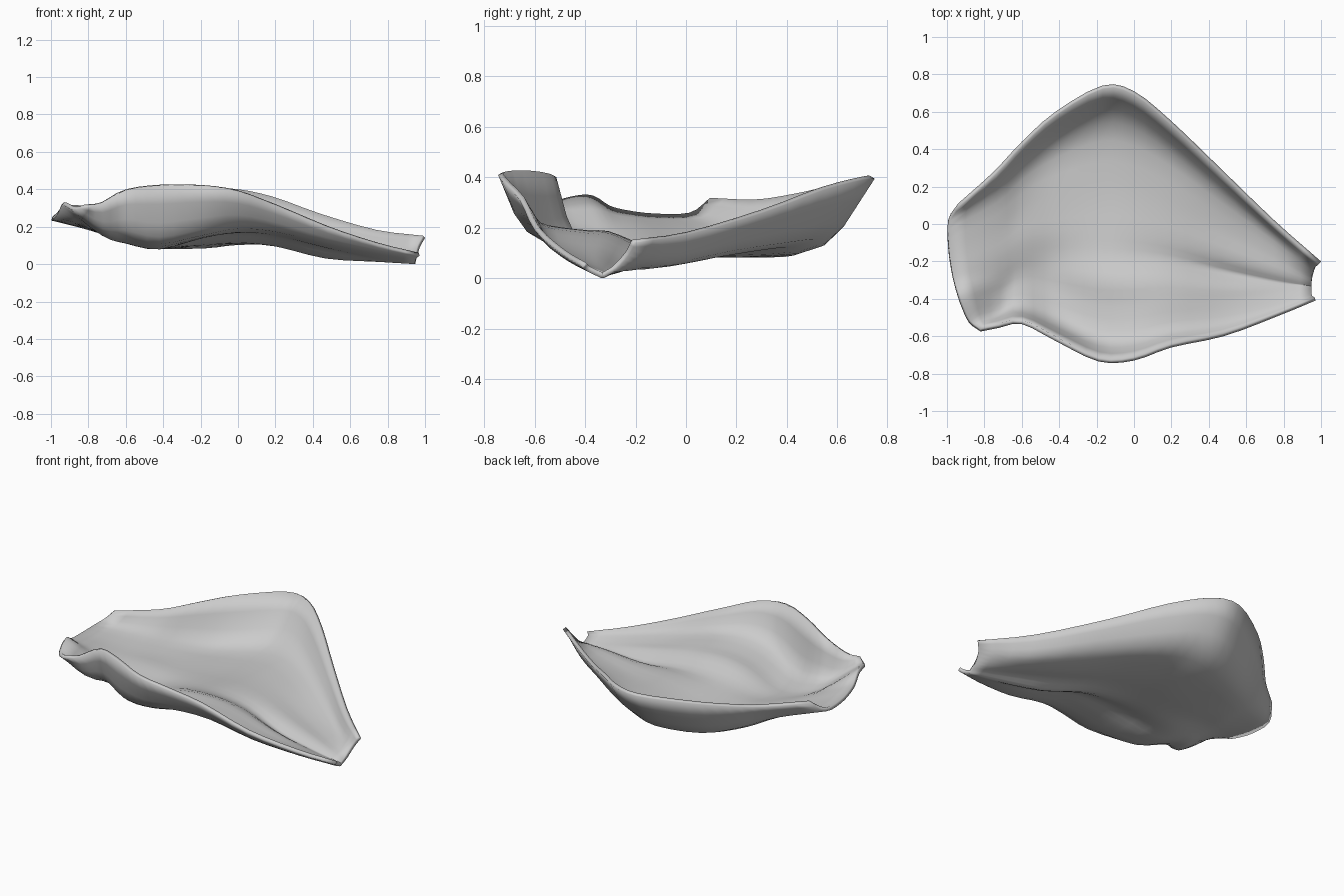
import bpy, bmesh, math
from mathutils import Vector

if "Cube" in bpy.data.objects:
    bpy.data.objects.remove(bpy.data.objects["Cube"])

# Front rim and back rim, station by station from the blunt end to the spout
FRONT = [(-.82, -.575, .30), (-.72, -.555, .325), (-.60, -.535, .395), (-.42, -.625, .42),
         (-.19, -.735, .415), (0, -.73, .385), (.20, -.66, .31), (.48, -.60, .19),
         (.75, -.50, .10), (.97, -.41, .045)]
BACK = [(-.94, .11, .31), (-.75, .28, .30), (-.60, .44, .325), (-.42, .60, .36),
        (-.17, .74, .39), (0, .71, .39), (.20, .55, .35), (.45, .31, .26),
        (.75, .02, .175), (1.0, -.20, .14)]
# Heights of the dish between the rims at these fractions of the width
FRAC = [.07, .20, .29, .38, .48, .65, .87]
HEIGHT = [(.29, .31, .31, .27, .25, .235, .24),
          (.19, .155, .155, .16, .165, .165, .19),
          (.18, .12, .11, .12, .125, .115, .145),
          (.145, .085, .08, .08, .09, .085, .11),
          (.185, .14, .145, .11, .095, .085, .13),
          (.215, .17, .165, .115, .11, .105, .155),
          (.19, .16, .145, .095, .105, .10, .14),
          (.12, .09, .08, .03, .065, .06, .11),
          (.065, .04, .025, .012, .035, .035, .065),
          (.03, .015, .007, .0, .01, .035, .09)]
STEPS = 3


def smooth_line(pts, steps):
    """Catmull-Rom curve through the points."""
    p = [pts[0] * 2 - pts[1]] + pts + [pts[-1] * 2 - pts[-2]]
    out = []
    for i in range(1, len(p) - 2):
        a, b, c, d = p[i - 1:i + 3]
        for k in range(steps):
            t = k / steps
            out.append((b * 2 + (c - a) * t + (a * 2 - b * 5 + c * 4 - d) * t * t
                        + (b * 3 - a - c * 3 + d) * t ** 3) / 2)
    return out + [pts[-1]]


# Cross-sections, with the blunt end bowed out and the spout notched in
sections = []
for i, (f, b, hs) in enumerate(zip(FRONT, BACK, HEIGHT)):
    f, b = Vector(f), Vector(b)
    row = [f]
    for t, h in zip(FRAC, hs):
        p = f.lerp(b, t)
        p.z = h
        bow = math.sin(math.pi * t) ** 0.4
        if i == 0:
            p.x -= .1 * bow
        elif i == len(FRONT) - 1:
            p.x -= .035 * bow
        row.append(p)
    sections.append(smooth_line(row + [b], STEPS))

columns = [smooth_line(list(c), STEPS) for c in zip(*sections)]
low = min(p.z for c in columns for p in c)

# Dish surface
bm = bmesh.new()
grid = [[bm.verts.new((p.x, p.y, p.z - low)) for p in c] for c in columns]
for j in range(len(grid) - 1):
    for i in range(len(grid[0]) - 1):
        bm.faces.new((grid[j][i], grid[j][i + 1], grid[j + 1][i + 1], grid[j + 1][i]))
mesh = bpy.data.meshes.new("shell_dish")
bm.to_mesh(mesh)
bm.free()
dish = bpy.data.objects.new("shell_dish", mesh)
bpy.context.collection.objects.link(dish)

# Thin wall, grown towards the inside
wall = dish.modifiers.new("wall", 'SOLIDIFY')
wall.thickness = .022
wall.offset = 1
bpy.context.view_layer.objects.active = dish
dish.select_set(True)
bpy.ops.object.shade_smooth_by_angle(angle=math.radians(60))
